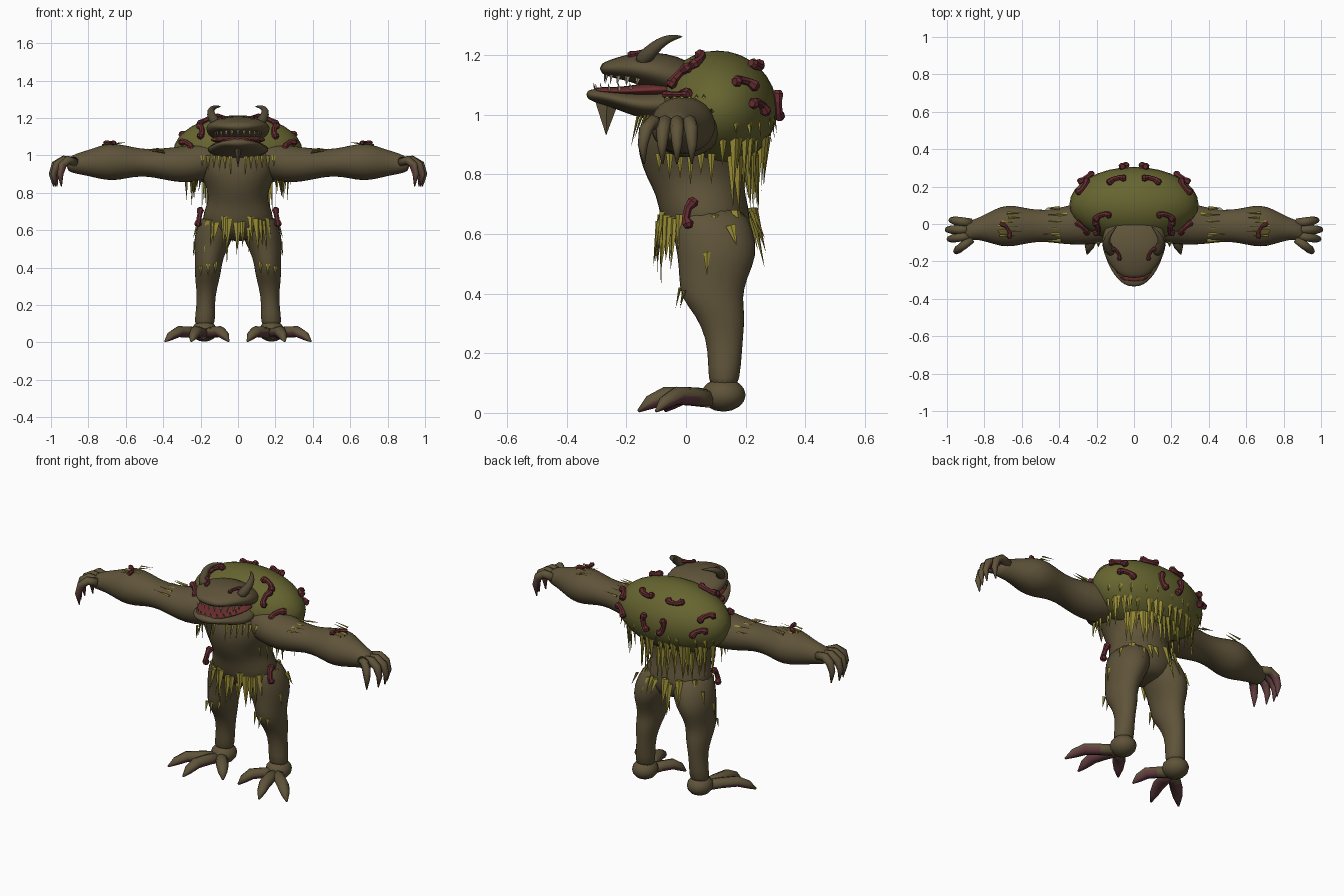
import bpy, bmesh, math, random
from mathutils import Vector

random.seed(4)
if "Cube" in bpy.data.objects:
    bpy.data.objects.remove(bpy.data.objects["Cube"])


def material(name, rgb):
    m = bpy.data.materials.new(name)
    m.use_nodes = True
    m.diffuse_color = (*rgb, 1)
    bsdf = m.node_tree.nodes["Principled BSDF"]
    bsdf.inputs["Base Color"].default_value = (*rgb, 1)
    bsdf.inputs["Roughness"].default_value = 0.9
    return m


HIDE = material("brown hide", (0.115, 0.088, 0.042))
SHELL = material("olive shell", (0.135, 0.13, 0.03))
STRAW = material("yellow straw", (0.31, 0.26, 0.035))
WORM = material("dark red growth", (0.13, 0.025, 0.03))
CLAW = material("dull red claw", (0.12, 0.045, 0.05))
MOUTH = material("mouth red", (0.16, 0.03, 0.03))
TOOTH = material("bone", (0.3, 0.25, 0.16))
HORN = material("dark horn", (0.085, 0.065, 0.035))


def finish(name, bm, mats, smooth=True, mirror=False, subdiv=0, rule=None):
    bmesh.ops.recalc_face_normals(bm, faces=bm.faces)
    for f in bm.faces:
        f.smooth = smooth
        if rule and rule(f):
            f.material_index = 1
    me = bpy.data.meshes.new(name)
    bm.to_mesh(me)
    bm.free()
    for m in mats:
        me.materials.append(m)
    ob = bpy.data.objects.new(name, me)
    bpy.context.collection.objects.link(ob)
    if mirror:
        ob.modifiers.new("Mirror", "MIRROR")
    if subdiv:
        s = ob.modifiers.new("Smooth", "SUBSURF")
        s.levels = s.render_levels = subdiv
    return ob


def loft(bm, sections, axis=None, ref=(0, 0, 1), n=16):
    """Tube through (x, y, z, side radius, up radius) sections."""
    pts = [Vector(s[:3]) for s in sections]
    rings = []
    for i, s in enumerate(sections):
        t = Vector(axis) if axis else pts[min(i + 1, len(pts) - 1)] - pts[max(i - 1, 0)]
        side = t.cross(Vector(ref)).normalized()
        up = side.cross(t).normalized()
        rings.append([bm.verts.new(pts[i] + side * s[3] * math.cos(a) + up * s[4] * math.sin(a))
                      for a in (math.tau * k / n for k in range(n))])
    for a, b in zip(rings, rings[1:]):
        for k in range(n):
            bm.faces.new((a[k], a[(k + 1) % n], b[(k + 1) % n], b[k]))
    bm.faces.new(rings[0])
    bm.faces.new(rings[-1])


def spike(bm, base, tip, width, out):
    """Flat four-sided shard; out is the direction it faces."""
    base, tip, out = Vector(base), Vector(tip), Vector(out).normalized()
    side = (tip - base).cross(out).normalized() * width / 2
    top = bm.verts.new(tip)
    ring = [bm.verts.new(base + d) for d in (side, out * width * .25, -side, -out * width * .25)]
    for k in range(4):
        bm.faces.new((ring[k], ring[(k + 1) % 4], top))
    bm.faces.new(ring)


def ball(bm, centre, radii, seg=24):
    vs = bmesh.ops.create_uvsphere(bm, u_segments=seg, v_segments=seg // 2, radius=1)["verts"]
    for v in vs:
        v.co = Vector(centre) + Vector([c * r for c, r in zip(v.co, radii)])


# Torso, built upward
bm = bmesh.new()
loft(bm, [(0, y, z, a, b) for z, y, a, b in (
    (.54, .09, .08, .08), (.59, .075, .17, .135), (.66, .065, .2, .155), (.73, .05, .17, .15),
    (.79, .03, .158, .165), (.86, .02, .185, .18), (.94, .015, .22, .185), (1.03, .03, .22, .16),
    (1.12, .05, .16, .12))], axis=(0, 0, 1), ref=(0, 1, 0), n=20)
finish("torso", bm, [HIDE], subdiv=1)

# Rounded shell on the back
C, R = Vector((0, .105, 1.02)), Vector((.345, .2, .195))
bm = bmesh.new()
ball(bm, C, R, 32)
finish("back_shell", bm, [SHELL])

# Legs
bm = bmesh.new()
loft(bm, [(x, y, z, a, b) for z, x, y, a, b in (
    (.7, .1, .075, .08, .12), (.61, .115, .09, .112, .14), (.53, .14, .107, .1, .137),
    (.45, .155, .09, .075, .115), (.385, .16, .085, .072, .105), (.33, .165, .115, .065, .085),
    (.25, .17, .13, .049, .062), (.16, .175, .13, .052, .056), (.07, .18, .125, .06, .05))],
    axis=(0, 0, 1), ref=(0, 1, 0))
finish("leg", bm, [HIDE], mirror=True, subdiv=1)

# Feet: a heel and three splayed toes with red undersides
bm = bmesh.new()
ball(bm, (.18, .125, .06), (.07, .075, .056), 16)
heel = Vector((.18, .1, .05))
for tx, ty in ((.39, -.1), (.25, -.16), (.05, -.07)):
    d = Vector((tx, ty, 0)) - Vector((heel.x, heel.y, 0))
    loft(bm, [(heel.x + d.x * t, heel.y + d.y * t, z, a, b) for t, z, a, b in (
        (0, .045, .035, .03), (.35, .055, .033, .03), (.65, .058, .034, .03),
        (.85, .035, .025, .024), (1, .006, .005, .005))], n=8)
finish("foot", bm, [HIDE, CLAW], mirror=True,
       rule=lambda f: f.normal.z < -.3 and f.calc_center_median().y < .06)

# Arms
bm = bmesh.new()
loft(bm, [(.08, .02, .99, .11, .09), (.2, .01, .965, .12, .105), (.3, 0, .95, .115, .1),
          (.4, -.01, .955, .097, .085), (.48, -.01, .96, .085, .073), (.56, -.01, .965, .092, .08),
          (.64, -.01, .965, .112, .1), (.71, -.012, .965, .112, .1), (.79, -.02, .96, .075, .073),
          (.86, -.03, .957, .05, .057), (.92, -.045, .95, .06, .035)], axis=(1, 0, 0))
finish("arm", bm, [HIDE], mirror=True, subdiv=1)

# Hooked fingers
bm = bmesh.new()
for y0, y1, reach in ((.005, .02, .975), (-.03, -.03, .995), (-.06, -.08, .985), (-.08, -.145, .95)):
    loft(bm, [(.87 + (reach - .87) * t, y0 + (y1 - y0) * t, z, r, r) for t, z, r in (
        (0, .965, .024), (.5, .975, .024), (.85, .95, .023), (1, .9, .017), (.93, .835, .003))],
        ref=(0, 1, 0), n=8)
finish("finger", bm, [HIDE, CLAW], mirror=True,
       rule=lambda f: f.calc_center_median().z < .95 and f.normal.x < -.1)

# Head and open jaws, built from neck to snout
bm = bmesh.new()
loft(bm, [(0, y, z, a, b) for y, z, a, b in (
    (.05, 1.1, .12, .06), (-.03, 1.125, .165, .075), (-.1, 1.145, .178, .066), (-.16, 1.155, .165, .055),
    (-.21, 1.158, .135, .042), (-.255, 1.155, .1, .03), (-.29, 1.155, .05, .015))], axis=(0, 1, 0))
finish("upper_head", bm, [HIDE], subdiv=1)
bm = bmesh.new()
loft(bm, [(0, y, z, a, b) for y, z, a, b in (
    (.04, 1.04, .12, .06), (-.06, 1.035, .165, .055), (-.14, 1.03, .168, .047), (-.21, 1.045, .145, .037),
    (-.27, 1.06, .11, .028), (-.31, 1.065, .075, .023), (-.335, 1.068, .03, .012))], axis=(0, 1, 0))
finish("lower_jaw", bm, [HIDE], subdiv=1)
bm = bmesh.new()
loft(bm, [(0, y, z, a, b) for y, z, a, b in (
    (-.02, 1.085, .15, .03), (-.12, 1.085, .155, .026), (-.2, 1.078, .125, .016),
    (-.27, 1.08, .092, .013), (-.31, 1.082, .055, .01))], axis=(0, 1, 0))
finish("mouth", bm, [MOUTH], subdiv=1)

# Teeth around both jaws
bm = bmesh.new()
for k in range(-5, 6):
    a = k * .27
    x, y = math.sin(a), -math.cos(a)
    spike(bm, (.125 * x, -.13 + .14 * y, 1.142 - .015 * abs(x)),
          (.125 * x, -.135 + .14 * y, 1.105 - .01 * abs(x)), .022, (x, y, 0))
    spike(bm, (.12 * x, -.15 + .155 * y, 1.08), (.12 * x, -.155 + .155 * y, 1.108), .016, (x, y, 0))
finish("teeth", bm, [TOOTH], smooth=False)

# Chin blade
bm = bmesh.new()
spike(bm, (0, -.265, 1.045), (0, -.268, .93), .08, (1, 0, 0))
finish("chin_blade", bm, [HIDE], smooth=False)

# Curled horns
bm = bmesh.new()
loft(bm, [(.115, -.16, 1.17, .03, .03), (.14, -.125, 1.205, .027, .027), (.15, -.09, 1.24, .02, .02),
          (.13, -.05, 1.26, .013, .013), (.09, -.01, 1.262, .002, .002)], n=10)
finish("horn", bm, [HORN], mirror=True, subdiv=1)


# Knobbly growths: centre, direction along the surface, outward normal
def growth(bm, centre, along, out, length=.1, r=.016):
    c, out = Vector(centre), Vector(out).normalized()
    along = Vector(along)
    along = (along - out * along.dot(out)).normalized()
    bend = along.cross(out)
    loft(bm, [(*(c + along * length * t + bend * b * length + out * .008), r * k, r * k)
              for t, b, k in ((-.5, .1, .8), (-.38, .06, 1.25), (-.2, -.06, .85), (.15, -.06, .85),
                              (.38, .06, 1.25), (.5, .12, .8))], ref=out, n=7)


bm = bmesh.new()
for p, along in (((.17, .045, 1.18), (1, -.4, 0)), ((.255, .19, 1.1), (-.4, 1, 0)),
                 ((.09, .23, 1.155), (1, -.3, 0)), ((.06, .31, 1.03), (.3, 0, 1)),
                 ((.25, .24, 1.03), (-.5, 1, -.3)), ((.2, -.02, 1.13), (0, 1, .8)),
                 ((.28, -.02, 1.06), (0, 1, .1))):
    d = Vector(p) - C
    scale = Vector([a / b for a, b in zip(d, R)]).length
    normal = [a / b ** 2 for a, b in zip(d, R)]
    growth(bm, C + d / scale, along, normal)
growth(bm, (.2, .01, .67), (0, .2, 1), (1, -.1, .2))
growth(bm, (.68, -.03, 1.06), (.6, 1, 0), (0, 0, 1), .1, .011)
growth(bm, (.09, -.155, 1.2), (.6, 1, 0), (0, -.2, 1), .08, .01)
finish("growths", bm, [WORM], smooth=False, mirror=True)


# Straw fringe hanging in a ring around an ellipse
def fringe(bm, cy, rx, ry, z, angles, lengths, width, flare=.02):
    for a in angles:
        a = math.radians(a + random.uniform(-4, 4))
        out = Vector((math.sin(a), -math.cos(a), 0))
        base = Vector((out.x * rx, cy + out.y * ry, z + random.uniform(-.02, .02)))
        tip = base + out * flare - Vector((0, 0, random.uniform(*lengths)))
        spike(bm, base, tip, width * random.uniform(.7, 1.2), out)


bm = bmesh.new()
fringe(bm, .065, .185, .155, .66, range(-70, 71, 11), (.09, .19), .045)
fringe(bm, .07, .19, .16, .67, range(100, 261, 14), (.08, .18), .04, .04)
fringe(bm, .065, .16, .16, .63, range(-20, 21, 20), (.14, .2), .03, 0)
finish("hip_fringe", bm, [STRAW], smooth=False)
bm = bmesh.new()
fringe(bm, .1, .29, .175, .94, range(100, 261, 9), (.12, .2), .04, -.01)
fringe(bm, .08, .2, .155, .87, range(115, 246, 10), (.12, .2), .045, .01)
fringe(bm, .105, .325, .19, 1.0, range(110, 251, 14), (.05, .09), .025, .01)
finish("shell_fringe", bm, [STRAW], smooth=False)

# Loose tufts on the neck, armpits, arms and legs
bm = bmesh.new()
for k in range(6):
    j = random.uniform
    y = -.09 + .035 * k
    spike(bm, (.2 + j(0, .05), y, .87), (.21 + j(0, .05), y, j(.74, .81)), .025, (1, 0, 0))
    spike(bm, (.37 + j(-.03, .03), y, 1.032 - 2.5 * (y + .01) ** 2),
          (.47 + j(-.03, .03), y, 1.04 - 2 * (y + .01) ** 2), .022, (0, 0, 1))
    spike(bm, (.7 + j(-.03, .03), y * .7, 1.058), (.61 + j(-.02, .03), y * .7, 1.07), .016, (0, 0, 1))
    spike(bm, (.04 + .03 * k, -.16 + .012 * k, 1.0), (.04 + .03 * k, -.185 + .012 * k, j(.88, .94)), .022, (0, -1, 0))
for x, y, z, drop in ((.16, -.03, .42, .07), (.2, -.015, .41, .06), (.12, -.015, .43, .07)):
    spike(bm, (x, y + .01, z), (x, y - .005, z - drop), .022, (0, -1, 0))
spike(bm, (.232, .07, .54), (.24, .07, .46), .025, (1, 0, 0))
spike(bm, (.215, .15, .63), (.24, .17, .56), .035, (1, 0, 0))
finish("tufts", bm, [STRAW], smooth=False, mirror=True)
